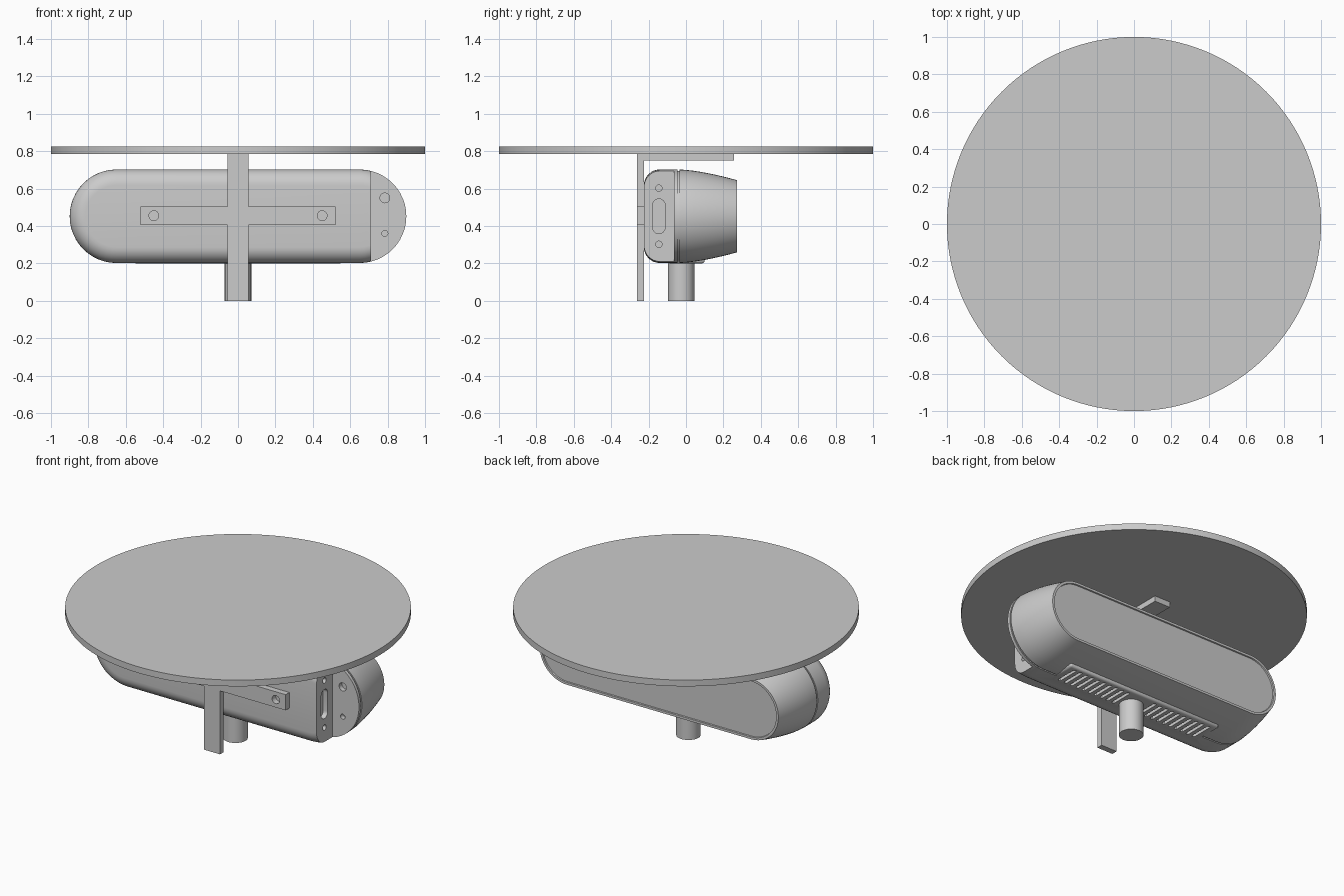
import bpy, bmesh, math
from mathutils import Matrix

cube = bpy.data.objects.get("Cube")
if cube:
    bpy.data.objects.remove(cube, do_unlink=True)

grey = bpy.data.materials.new("plain_grey")
grey.use_nodes = True
COLOUR = (0.6, 0.6, 0.6, 1)
grey.diffuse_color = COLOUR
grey.node_tree.nodes["Principled BSDF"].inputs["Base Color"].default_value = COLOUR

MID = 0.452  # height of the housing axis


def make(name, bm):
    bmesh.ops.recalc_face_normals(bm, faces=bm.faces)
    mesh = bpy.data.meshes.new(name)
    bm.to_mesh(mesh)
    bm.free()
    mesh.materials.append(grey)
    ob = bpy.data.objects.new(name, mesh)
    bpy.context.collection.objects.link(ob)
    return ob


def box(name, x0, x1, y0, y1, z0, z1):
    bm = bmesh.new()
    bmesh.ops.create_cube(bm, size=1)
    for v in bm.verts:
        v.co = [a + (c + 0.5) * (b - a)
                for c, a, b in zip(v.co, (x0, y0, z0), (x1, y1, z1))]
    return make(name, bm)


def rod(name, centre, radius, length, axis="Z", sides=32):
    bm = bmesh.new()
    turn = {"X": Matrix.Rotation(math.pi / 2, 4, "Y"),
            "Y": Matrix.Rotation(math.pi / 2, 4, "X"), "Z": Matrix()}[axis]
    bmesh.ops.create_cone(bm, cap_ends=True, segments=sides, radius1=radius,
                          radius2=radius, depth=length,
                          matrix=Matrix.Translation(centre) @ turn)
    return make(name, bm)


def stadium(half, radius, steps=24):
    """Outline with two straight sides and two round ends."""
    pts = []
    for side in (1, -1):
        for i in range(steps + 1):
            a = math.pi * (i / steps - 0.5)
            pts.append((side * (half + radius * math.cos(a)), side * radius * math.sin(a)))
    return pts


def loft(name, rings):
    bm = bmesh.new()
    loops = [[bm.verts.new(p) for p in ring] for ring in rings]
    n = len(loops[0])
    for a, b in zip(loops, loops[1:]):
        for i in range(n):
            j = (i + 1) % n
            bm.faces.new((a[i], a[j], b[j], b[i]))
    bm.faces.new(loops[0])
    bm.faces.new(loops[-1])
    return make(name, bm)


def combine(target, others, operation):
    for other in others:
        mod = target.modifiers.new("combine", "BOOLEAN")
        mod.operation = operation
        mod.solver = "EXACT"
        mod.object = other
        bpy.context.view_layer.objects.active = target
        bpy.ops.object.modifier_apply(modifier=mod.name)
        bpy.data.objects.remove(other, do_unlink=True)


def smooth(ob, angle=30):
    bpy.ops.object.select_all(action="DESELECT")
    ob.select_set(True)
    bpy.context.view_layer.objects.active = ob
    bpy.ops.object.shade_smooth_by_angle(angle=math.radians(angle))


# Round top plate
smooth(rod("top_disc", (0, 0, 0.805), 1, 0.04, sides=128))

# Housing: rounded front, seam groove, tapering back with a recessed panel
ROUND = 0.085
profile = [(-0.225 + ROUND * (1 - math.cos(t)), 0.25 - ROUND * (1 - math.sin(t)))
           for t in [math.pi / 2 * i / 8 for i in range(9)]]
profile += [(-0.045, 0.25), (-0.045, 0.243), (-0.035, 0.243), (-0.035, 0.25)]
for i in range(1, 9):
    t = i / 8
    profile.append((-0.035 + 0.307 * t, 0.25 - 0.057 * t ** 1.5))
profile += [(0.272, 0.178), (0.264, 0.176)]
housing = loft("housing", [[(x, y, MID + z) for x, z in stadium(0.65, r)]
                           for y, r in profile])

# Vent plate under the housing
vent = box("vent_plate", -0.56, 0.56, -0.1, 0.1, 0.2, 0.3)
bev = vent.modifiers.new("corners", "BEVEL")
bev.width, bev.segments = 0.015, 3
bpy.context.view_layer.objects.active = vent
bpy.ops.object.modifier_apply(modifier=bev.name)
combine(housing, [vent], "UNION")

# Connection bay at the left end, with socket holes, and vent slots
cuts = [box("bay_cut", 0.712, 1.1, -0.4, -0.065, 0, 1)]
cuts += [rod("socket_cut", (0.785, -0.065, z), r, 0.06, "Y")
         for z, r in ((0.55, 0.026), (0.36, 0.016))]
cuts += [rod("screw_cut", (0.712, -0.145, MID + s * 0.15), 0.017, 0.06, "X") for s in (1, -1)]
cuts.append(loft("port_cut", [[(x, -0.145 + b, MID + a) for a, b in stadium(0.06, 0.033, 12)]
                              for x in (0.68, 0.74)]))
for side in (1, -1):
    for i in range(10):
        x = side * (0.1 + 0.045 * i)
        cuts.append(loft("slot_cut", [[(x + b, a, z) for a, b in stadium(0.065, 0.01, 6)]
                                      for z in (0.15, 0.235)]))
combine(housing, cuts, "DIFFERENCE")
smooth(housing)

# Stand pipe
smooth(rod("stand_pipe", (0, -0.025, 0.11), 0.071, 0.22, sides=48))

# Bracket: upright, cross bar and top arm in one piece
bracket = box("bracket", -0.056, 0.056, -0.262, -0.224, 0, 0.786)
combine(bracket, [box("cross_bar", -0.52, 0.52, -0.262, -0.224, 0.405, 0.505),
                  box("top_arm", -0.056, 0.056, -0.262, 0.256, 0.75, 0.786)], "UNION")
combine(bracket, [rod("bolt_cut", (s * 0.45, -0.24, 0.455), 0.026, 0.1, "Y")
                  for s in (1, -1)], "DIFFERENCE")
smooth(bracket)
